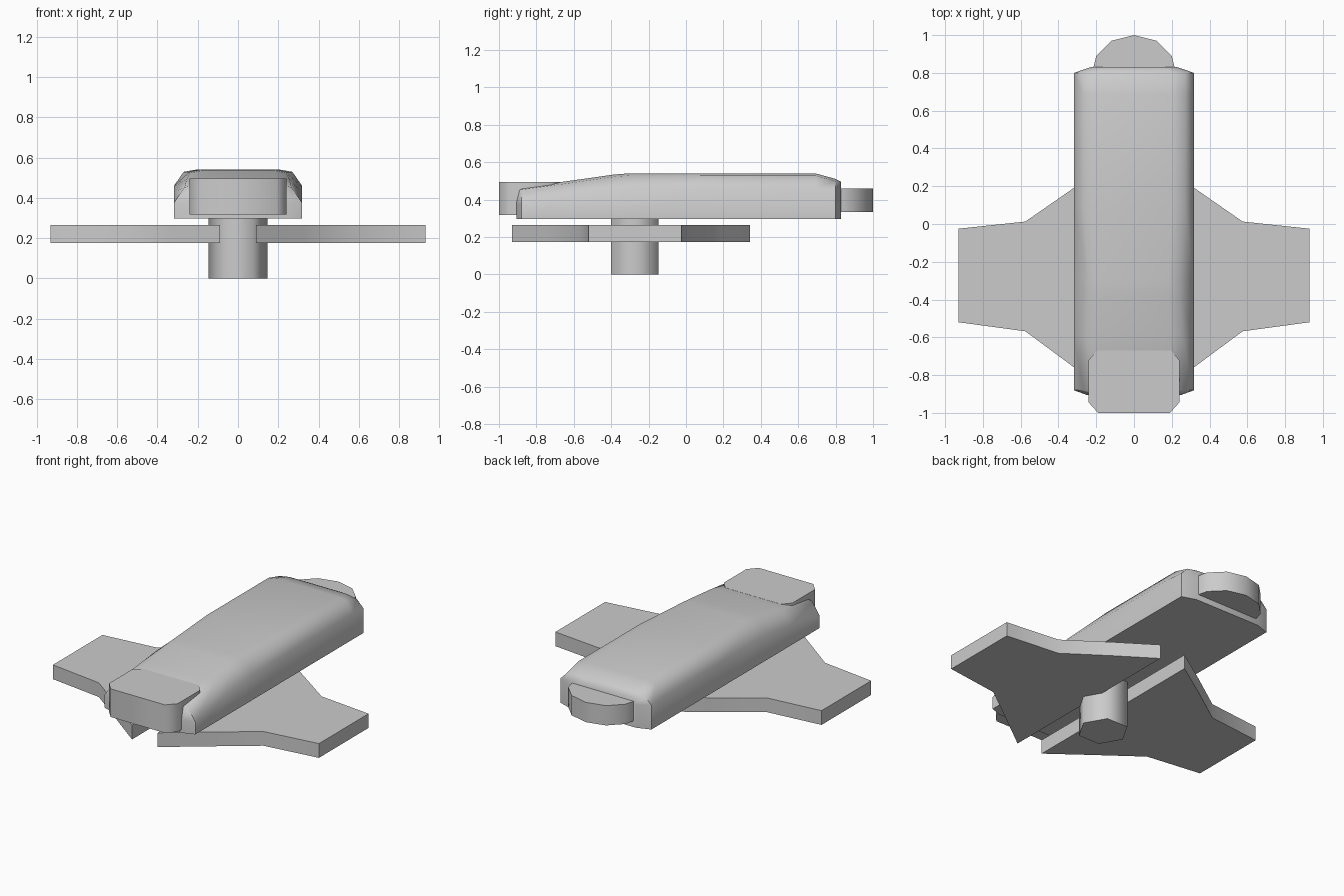
import bpy, bmesh, math

if "Cube" in bpy.data.objects:
    bpy.data.objects.remove(bpy.data.objects["Cube"])


def finish(name, bm, angle=50):
    bmesh.ops.recalc_face_normals(bm, faces=bm.faces)
    mesh = bpy.data.meshes.new(name)
    bm.to_mesh(mesh)
    bm.free()
    ob = bpy.data.objects.new(name, mesh)
    bpy.context.collection.objects.link(ob)
    bpy.ops.object.select_all(action='DESELECT')
    ob.select_set(True)
    bpy.context.view_layer.objects.active = ob
    bpy.ops.object.shade_smooth_by_angle(angle=math.radians(angle))
    return ob


def loft(name, rings, angle=50):
    """Skin a list of rings with equal point counts and cap the ends."""
    bm = bmesh.new()
    loops = [[bm.verts.new(p) for p in ring] for ring in rings]
    n = len(loops[0])
    for a, b in zip(loops, loops[1:]):
        for i in range(n):
            j = (i + 1) % n
            bm.faces.new((a[i], a[j], b[j], b[i]))
    bm.faces.new(loops[0])
    bm.faces.new(loops[-1])
    return finish(name, bm, angle)


def slab(name, outline, z0, z1, angle=50):
    """Extrude a plan outline between two heights."""
    return loft(name, [[(x, y, z) for x, y in outline] for z in (z0, z1)], angle)


def mirrored(half):
    return half + [(-x, y) for x, y in reversed(half) if abs(x) > 1e-6]


# Hull: y, half width, shoulder height, roof half width, roof height
stations = [
    (-0.905, 0.25, 0.375, 0.20, 0.460),
    (-0.88, 0.318, 0.375, 0.265, 0.465),
    (-0.60, 0.318, 0.425, 0.255, 0.504),
    (-0.38, 0.318, 0.455, 0.24, 0.535),
    (-0.30, 0.318, 0.46, 0.24, 0.541),
    (0.08, 0.318, 0.46, 0.27, 0.541),
    (0.69, 0.318, 0.46, 0.27, 0.541),
    (0.80, 0.318, 0.45, 0.27, 0.511),
    (0.83, 0.23, 0.44, 0.20, 0.495),
]
rings = []
for y, w, zs, tw, zt in stations:
    half = [(w, 0.297), (w, zs), (tw, zt - 0.012), (tw * 0.75, zt)]
    rings.append([(x, y, z) for x, z in mirrored(half)])
loft("hull", rings)

# Nose block with clipped plan corners
slab("nose_block", mirrored([(0.19, -1.0), (0.24, -0.945), (0.24, -0.72),
                             (0.195, -0.67)]), 0.317, 0.495)

# Rounded tail plug
slab("tail_plug", mirrored([(0.22, 0.79), (0.215, 0.83), (0.20, 0.89),
                            (0.12, 0.97), (0.0, 1.0)]), 0.335, 0.46)

# Wings, one per side with a gap in the middle
wing = [(0.09, -0.93), (0.32, -0.757), (0.575, -0.568), (0.93, -0.52),
        (0.93, -0.025), (0.575, 0.013), (0.32, 0.19), (0.09, 0.342)]
for side, s in (("right", 1), ("left", -1)):
    slab(side + "_wing", [(s * x, y) for x, y in wing], 0.175, 0.265, 40)

# Six-sided stand
post = [(0.147 * math.cos(math.radians(60 * i)),
         -0.275 + 0.147 * math.sin(math.radians(60 * i))) for i in range(6)]
slab("stand_post", post, 0.0, 0.31, 65)
